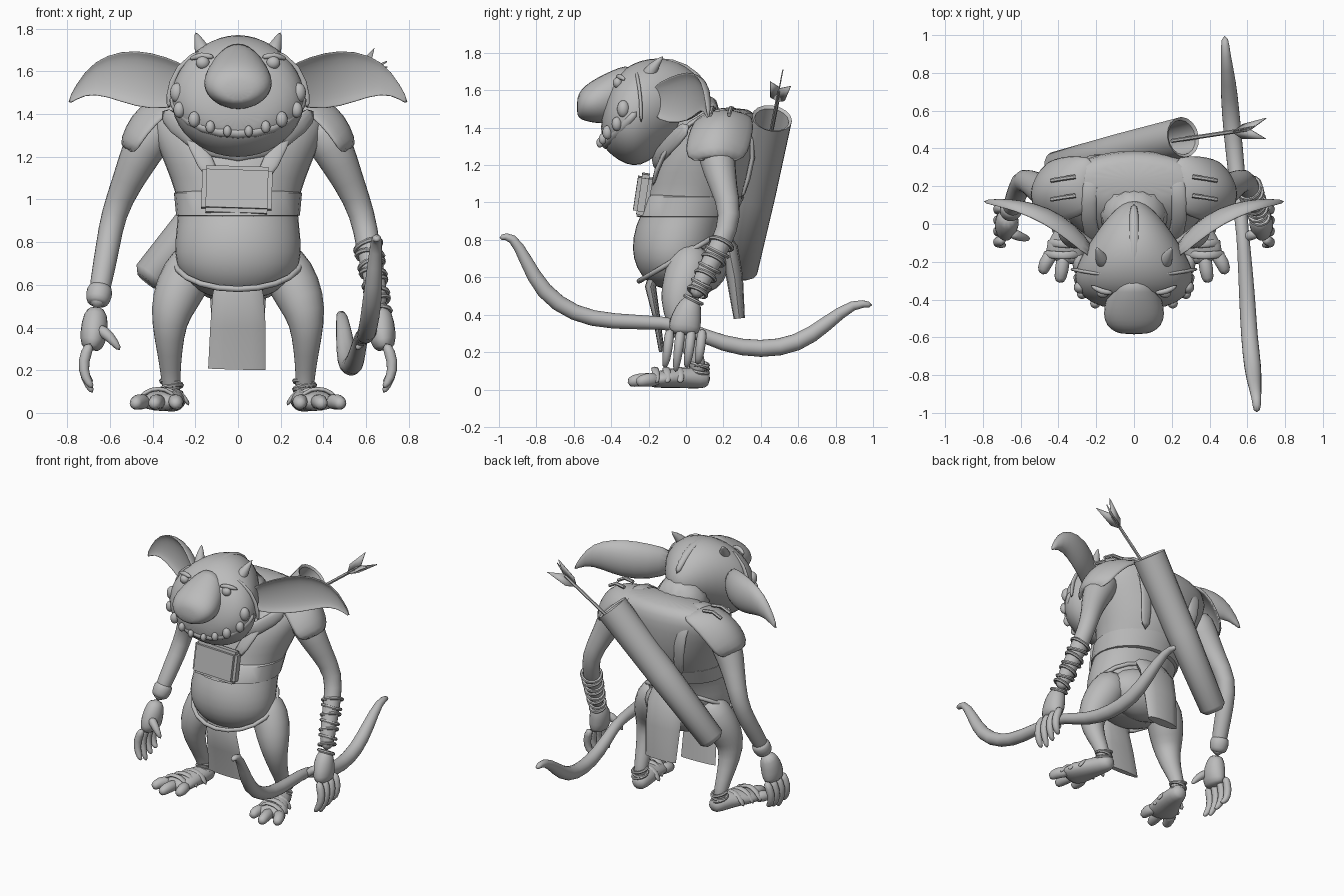
import bpy, bmesh, math
from mathutils import Vector, Matrix, Euler

old = bpy.data.objects.get("Cube")
if old:
    bpy.data.objects.remove(old, do_unlink=True)

grey = bpy.data.materials.new("plain grey")
grey.use_nodes = True
grey.diffuse_color = (0.5, 0.5, 0.5, 1)
grey.node_tree.nodes["Principled BSDF"].inputs["Base Color"].default_value = (0.5, 0.5, 0.5, 1)
X, Y, Z = Vector((1, 0, 0)), Vector((0, 1, 0)), Vector((0, 0, 1))


def finish(name, bm, sub=0, angle=50):
    bmesh.ops.recalc_face_normals(bm, faces=bm.faces[:])
    me = bpy.data.meshes.new(name)
    bm.to_mesh(me)
    bm.free()
    me.materials.append(grey)
    ob = bpy.data.objects.new(name, me)
    bpy.context.collection.objects.link(ob)
    bpy.ops.object.select_all(action='DESELECT')
    ob.select_set(True)
    bpy.context.view_layer.objects.active = ob
    bpy.ops.object.shade_smooth_by_angle(angle=math.radians(180 if sub else angle))
    if sub:
        mod = ob.modifiers.new("smooth", 'SUBSURF')
        mod.levels = mod.render_levels = sub
    return ob


def skin(name, rings, sub=0, closed=False):
    """Join rings of points into one surface."""
    bm = bmesh.new()
    vs = [[bm.verts.new(p) for p in r] for r in rings]
    n = len(vs[0])
    pairs = list(zip(vs, vs[1:])) + ([(vs[-1], vs[0])] if closed else [])
    for a, b in pairs:
        for i in range(n):
            j = (i + 1) % n
            bm.faces.new((a[i], a[j], b[j], b[i]))
    if not closed:
        bm.faces.new(vs[0])
        bm.faces.new(vs[-1])
    return finish(name, bm, sub)


def tube(name, pts, radii, sub=1, sides=10, ref=None, axis=None, closed=False):
    """Sweep an ellipse along a path; radii are numbers or (width, height)."""
    pts = [Vector(p) for p in pts]
    if not isinstance(radii, list):
        radii = [radii] * len(pts)
    if ref is None:
        d = axis or (pts[-1] - pts[0]).normalized()
        ref = Y if abs(d.z) > 0.7 else Z
    rings = []
    for i, (p, r) in enumerate(zip(pts, radii)):
        rw, rh = r if isinstance(r, tuple) else (r, r)
        if closed:
            t = pts[(i + 1) % len(pts)] - pts[i - 1]
        else:
            t = pts[min(i + 1, len(pts) - 1)] - pts[max(i - 1, 0)]
        t = (axis or t).normalized()
        u = t.cross(ref).normalized()
        v = u.cross(t)
        rings.append([p + u * rw * math.cos(k * math.tau / sides) + v * rh * math.sin(k * math.tau / sides)
                      for k in range(sides)])
    return skin(name, rings, sub, closed=closed)


def stack(name, rows, sub=1, sides=20):
    """Horizontal ellipses: height, centre y, half width, half depth."""
    return tube(name, [(0, r[1], r[0]) for r in rows], [(r[2], r[3]) for r in rows], sub, sides, axis=Z)


def ball(name, c, size):
    bm = bmesh.new()
    bmesh.ops.create_uvsphere(bm, u_segments=16, v_segments=10, radius=1)
    bm.transform(Matrix.LocRotScale(Vector(c), Euler(), Vector(size)))
    return finish(name, bm)


def band(name, c, d, r, thick=0.01):
    """A wrapping ring round a limb that runs along d."""
    q = Vector(d).to_track_quat('Z', 'Y')
    loop = [Vector(c) + q @ Vector((r * math.cos(a * math.tau / 14), r * math.sin(a * math.tau / 14), 0))
            for a in range(14)]
    return tube(name, loop, thick, 0, 6, ref=Vector(d).normalized(), closed=True)


# Body and belt
stack("torso", [(.53, -.03, .08, .08), (.57, -.05, .2, .16), (.65, -.06, .28, .21), (.75, -.06, .305, .235),
                (.88, -.03, .29, .245), (.98, .03, .28, .25), (1.1, .08, .32, .27), (1.22, .11, .37, .27),
                (1.35, .16, .42, .235), (1.45, .21, .41, .18), (1.51, .23, .25, .11)])
ball("pelvis", (0, .07, .68), (.25, .16, .17))
stack("chest_belt", [(.92, 0, .27, .24), (.925, 0, .29, .265), (1.03, .04, .3, .27), (1.04, .04, .28, .25)], 0, 24)
loop = [(.295 * math.cos(a * math.tau / 20), -.03 + .22 * math.sin(a * math.tau / 20),
         .71 + .13 * math.sin(a * math.tau / 20)) for a in range(20)]
tube("hip_cord", loop, .014, 0, 8, ref=Z, closed=True)
tube("collar", [(-.36, .02, 1.42), (-.24, -.11, 1.29), (0, -.19, 1.19), (.24, -.11, 1.29), (.36, .02, 1.42)],
     [(.02, .05)] * 5, ref=Z)

# Belt pouch with softened edges
bm = bmesh.new()
bmesh.ops.create_cube(bm, size=1)
bm.transform(Matrix.LocRotScale(Vector((-.005, -.23, 1.045)), Euler((-.15, .03, 0)), Vector((.33, .08, .22))))
bmesh.ops.bevel(bm, geom=bm.edges[:], offset=.02, segments=2, affect='EDGES')
finish("pouch", bm)

# Hanging cloths
tube("front_loincloth", [(0, -.16, .64), (0, -.19, .55), (0, -.16, .4), (-.005, -.13, .205)],
     [(.1, .03), (.12, .03), (.13, .02), (.135, .015)], 0, 12)
tube("back_loincloth", [(0, .16, .86), (0, .23, .75), (0, .26, .6), (0, .285, .38)],
     [(.13, .04), (.14, .05), (.135, .045), (.12, .03)], 0, 12)

# Head, wide at the jaw and tapering to the back: y, top, bottom, half width
rows = [(.125, 1.58, 1.5, .03), (.08, 1.66, 1.44, .1), (0, 1.735, 1.38, .17), (-.1, 1.775, 1.3, .24),
        (-.2, 1.775, 1.21, .3), (-.28, 1.75, 1.185, .325), (-.36, 1.7, 1.22, .3), (-.42, 1.6, 1.27, .23),
        (-.455, 1.48, 1.32, .11)]
tube("head", [(0, y, (t + b) / 2) for y, t, b, w in rows], [(w, (t - b) / 2) for y, t, b, w in rows], 1, 20, axis=Y)
tube("cap_brim", [(-.325, -.24, 1.42), (-.32, -.24, 1.55), (-.24, -.26, 1.68), (0, -.28, 1.745), (.24, -.26, 1.68),
                  (.32, -.24, 1.55), (.325, -.24, 1.42)], (.016, .01), 1, 8, ref=Y)
tube("cap_crest", [(0, -.28, 1.735), (0, -.15, 1.765), (0, 0, 1.73), (0, .11, 1.62)],
     [(.02, .01), (.03, .02), (.03, .025), (.02, .02)])

# Drooping nose, as upright sections: y, top, bottom, half width
rows = [(-.28, 1.75, 1.5, .1), (-.36, 1.725, 1.43, .14), (-.44, 1.69, 1.415, .165), (-.51, 1.65, 1.425, .165),
        (-.56, 1.61, 1.44, .13), (-.585, 1.56, 1.46, .07)]
tube("nose", [(0, y, (t + b) / 2) for y, t, b, w in rows], [(w, (t - b) / 2) for y, t, b, w in rows], 1, 14, axis=Y)
tube("neck", [(0, .22, 1.4), (0, -.12, 1.42)], [.2, .2], 1, 14)
tube("lower_lip", [(-.31, -.26, 1.49), (-.28, -.34, 1.4), (-.17, -.41, 1.33), (0, -.435, 1.3), (.17, -.41, 1.33),
                   (.28, -.34, 1.4), (.31, -.26, 1.49)], .026, ref=Z)

# Quiver, with an open mouth, and an arrow
low, top = Vector((-.41, .3, .64)), Vector((.26, .46, 1.45))
ax = (top - low).normalized()
tube("quiver", [low - ax * .03, low, low.lerp(top, .5), top, top - ax * .01, top - ax * .25],
     [.055, .085, .1, .108, .092, .085], 0, 16, axis=ax)
end, start = Vector((.6, .5, 1.6)), Vector((.2, .44, 1.3))
tube("arrow_shaft", [start, end], .011, 0, 6)
d = (end - start).normalized()
for j in range(3):
    side = Matrix.Rotation(j * math.tau / 3 + .5, 3, d) @ d.orthogonal().normalized()
    bm = bmesh.new()
    bm.faces.new([bm.verts.new(p) for p in (end - d * .1, end - d * .05 + side * .045,
                                            end + d * .1 + side * .065, end + d * .02)])
    finish(f"arrow_feather_{j}", bm).modifiers.new("thickness", 'SOLIDIFY').thickness = .006

# Bow
tube("bow", [(.65, -1, .81), (.65, -.93, .83), (.64, -.86, .7), (.63, -.77, .52), (.61, -.6, .4), (.6, -.4, .36),
             (.58, -.1, .36), (.57, 0, .33), (.55, .2, .24), (.53, .4, .21), (.51, .6, .24), (.5, .75, .35),
             (.485, .9, .47), (.48, 1, .45)],
     [.02, .026, .036, .05, .046, .046, .036, .036, .046, .05, .05, .044, .026, .02])

# Everything that comes in pairs
for s, tag in ((1, "left"), (-1, "right")):
    def m(*pts):
        return [(s * p[0], p[1], p[2]) for p in pts]

    # Cupped ear, built from crescent sections
    rings = []
    for x, y, zt, zb, dep in ((.22, -.2, 1.62, 1.46, .05), (.34, -.1, 1.67, 1.42, .09), (.48, .0, 1.705, 1.43, .08),
                              (.62, .06, 1.68, 1.485, .055), (.72, .09, 1.61, 1.495, .03), (.8, .11, 1.465, 1.44, .004)):
        ring = []
        for k in range(14):
            a = math.pi * (k if k < 7 else 13 - k) / 6
            off = dep * math.sin(a) * (.45 if k < 7 else 1) + (0 if k < 7 else .015)
            h = (zt + zb) / 2 + (zt - zb) / 2 * math.cos(a)
            ring.append((s * (x - off * .3), y + off, h))
        rings.append(ring)
    skin(f"{tag}_ear", rings, 1)

    # Face details
    tube(f"{tag}_horn", m((.15, -.22, 1.65), (.175, -.18, 1.72), (.2, -.12, 1.785)), [.05, .035, .004])
    ball(f"{tag}_eye", m((.165, -.365, 1.64))[0], (.032, .026, .03))
    tube(f"{tag}_brow", m((.11, -.365, 1.665), (.17, -.36, 1.68), (.23, -.325, 1.655)), [.012, .018, .01])
    for k, (x, y, h, r) in enumerate(((.285, -.335, 1.5, .042), (.275, -.37, 1.42, .034), (.205, -.42, 1.375, .034),
                                      (.13, -.445, 1.34, .027), (.05, -.46, 1.32, .024))):
        ball(f"{tag}_tooth_{k}", m((x, y, h))[0], (r * .8, r * .8, r * 1.1))

    # Shoulder pad, a flared plate draped over the arm
    rings = []
    for x, y, h, half, drop in ((.26, .22, 1.5, .13, .02), (.38, .2, 1.49, .165, .05), (.47, .18, 1.435, .175, .08),
                                (.53, .165, 1.35, .17, .07), (.565, .155, 1.24, .14, .02)):
        ring = []
        for k in range(14):
            t = (k if k < 7 else 13 - k) / 3 - 1
            inset = 0 if k < 7 else .02
            ring.append((s * (x - .07 * t * t - inset), y + half * t, h - drop * t * t - inset))
        rings.append(ring)
    skin(f"{tag}_shoulder_pad", rings, 1)

    # Stitches and strap
    for k in range(2):
        tube(f"{tag}_stitch_{k}", m((.31, .25 - k * .1, 1.5), (.38, .24 - k * .1, 1.505), (.44, .23 - k * .1, 1.47)),
             .012, 0, 6)
    tube(f"{tag}_strap", m((.1, -.18, 1.08), (.2, -.14, 1.25), (.25, .02, 1.44), (.23, .2, 1.52), (.22, .34, 1.43),
                           (.2, .375, 1.25), (.15, .29, 1.0)), (.015, .045), 1, 8, ref=X)

    # Arm and hand
    arm = m((.36, .16, 1.38), (.44, .16, 1.25), (.52, .2, 1.08), (.585, .245, .93), (.61, .19, .78), (.64, .1, .62),
            (.665, .04, .48))
    tube(f"{tag}_arm", arm, [.115, .11, .075, .062, .06, .055, .045])
    tube(f"{tag}_palm", m((.665, .04, .5), (.67, .01, .42), (.68, -.01, .33), (.69, -.01, .29)),
         [(.045, .045), (.07, .08), (.065, .095), (.04, .075)])
    for k in range(4):
        y = -.085 + k * .058
        reach = .09 + .025 * abs(k - 1)
        tube(f"{tag}_finger_{k}", m((.69, y, .33), (.73, y - .01, .24), (.715, y - .02, .16),
                                    (.68, y - .03, reach)), [.03, .029, .025, .014], 1, 8)
    tube(f"{tag}_thumb", m((.66, -.04, .4), (.6, -.07, .36), (.55, -.08, .29)), [.035, .028, .014], 1, 8)

    # Wrapped left forearm, plain cuff on the right wrist
    a, b = Vector(arm[4]), Vector(arm[6])
    if s > 0:
        for k in range(8):
            f = k / 7
            band(f"wrist_wrap_{k}", a.lerp(b, f), (b - a) + Vector((.06 * (-1) ** k, 0, 0)), .064 - .014 * f, .011)
    else:
        tube("right_cuff", [a.lerp(b, f) for f in (.6, .68, .84, .92)], [.05, .067, .062, .045])

    # Leg, foot, toes and wrappings
    tube(f"{tag}_leg", m((.17, .03, .76), (.24, .02, .65), (.3, -.03, .52), (.325, -.05, .42), (.32, .0, .28),
                         (.315, .06, .16), (.31, .07, .07)), [.1, .13, .115, .085, .06, .045, .045], 1, 12)
    tube(f"{tag}_foot", m((.295, .13, .05), (.3, .08, .06), (.33, -.04, .065), (.365, -.14, .055), (.38, -.21, .045)),
         [(.04, .04), (.065, .06), (.085, .06), (.115, .05), (.1, .035)])
    for k, (x, y) in enumerate(((.285, -.27), (.385, -.315), (.475, -.27))):
        tube(f"{tag}_toe_{k}", m((.34 + (x - .34) * .6, -.14, .05), (x, y + .06, .055), (x + .01, y, .035)),
             [.04, .042, .028], 1, 8)
    for k in range(3):
        band(f"{tag}_ankle_wrap_{k}", m((.312, .07, .1 + k * .02))[0], (.2 * (-1) ** k, .2, 1), .05)
    for k, y in enumerate((-.03, -.1, -.16)):
        x = .33 + (-.04 - y) * .35
        tube(f"{tag}_foot_wrap_{k}", m((x - .1, y, .03), (x - .06, y, .1), (x, y - .01, .118), (x + .07, y, .1),
                                       (x + .11, y, .03)), [(.022, .012)] * 5, 1, 8)
